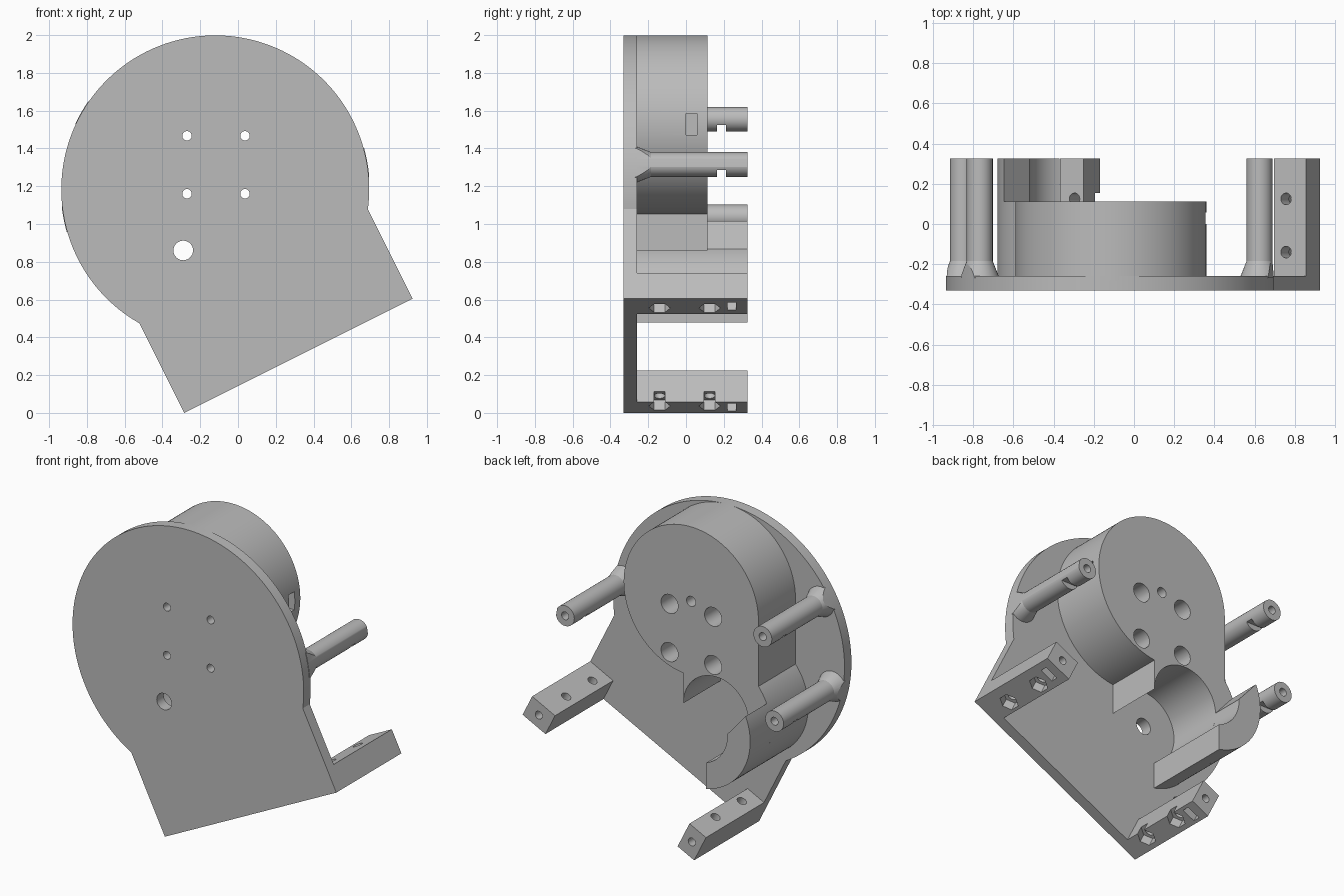
import bpy, bmesh, math
from mathutils import Matrix, Vector

old = bpy.data.objects.get("Cube")
if old:
    bpy.data.objects.remove(old, do_unlink=True)

GREY = bpy.data.materials.new("plain_grey")
GREY.use_nodes = True
GREY.diffuse_color = (0.5, 0.5, 0.5, 1)
for node in GREY.node_tree.nodes:
    if node.type == 'BSDF_PRINCIPLED':
        node.inputs["Base Color"].default_value = (0.5, 0.5, 0.5, 1)

# Tilted frame: origin at the middle of the bottom edge, u along it, v up the plate
TILT = math.atan2(1, 2)
U = Vector((math.cos(TILT), 0, math.sin(TILT)))
V = Vector((-math.sin(TILT), 0, math.cos(TILT)))
BASE = Vector((0.32, 0, 0.3025))
HALF = 0.676
FRONT, PLATE_BACK, DRUM_BACK, BACK = -0.33, -0.26, 0.113, 0.325


def tilted(u, v):
    p = BASE + U * u + V * v
    return p.x, p.z


def arc(cx, cz, r, start, end, n=64):
    angles = [math.radians(start + (end - start) * i / n) for i in range(n + 1)]
    return [(cx + r * math.cos(a), cz + r * math.sin(a)) for a in angles]


def circle(cx, cz, r, n=32):
    return arc(cx, cz, r, 0, 360, n)[:-1]


def rect(x0, x1, z0, z1):
    return [(x0, z0), (x1, z0), (x1, z1), (x0, z1)]


def tilted_rect(u0, u1, v0, v1):
    return [tilted(u, v) for u, v in rect(u0, u1, v0, v1)]


def make(name, bm):
    bmesh.ops.recalc_face_normals(bm, faces=bm.faces)
    mesh = bpy.data.meshes.new(name)
    bm.to_mesh(mesh)
    bm.free()
    mesh.materials.append(GREY)
    obj = bpy.data.objects.new(name, mesh)
    bpy.context.scene.collection.objects.link(obj)
    return obj


def loft(name, *sections):
    """Closed solid through (outline, y) sections."""
    bm = bmesh.new()
    rings = [[bm.verts.new((x, y, z)) for x, z in pts] for pts, y in sections]
    bm.faces.new(rings[0])
    bm.faces.new(rings[-1])
    for a, b in zip(rings, rings[1:]):
        for i in range(len(a)):
            bm.faces.new((a[i - 1], a[i], b[i], b[i - 1]))
    return make(name, bm)


def prism(name, pts, y0, y1):
    return loft(name, (pts, y0), (pts, y1))


def rod(u, y, v0, v1, r, sides):
    """Cutter running along v; corners point along y."""
    x, z = tilted(u, (v0 + v1) / 2)
    rot = Matrix((Vector((0, 1, 0)).cross(V), Vector((0, 1, 0)), V)).transposed().to_4x4()
    bm = bmesh.new()
    bmesh.ops.create_cone(bm, cap_ends=True, segments=sides, radius1=r, radius2=r,
                          depth=v1 - v0, matrix=Matrix.Translation((x, y, z)) @ rot)
    return make("cutter", bm)


def boolean(obj, cutters, operation='DIFFERENCE'):
    for c in cutters:
        c.hide_render = True
        mod = obj.modifiers.new("cut", 'BOOLEAN')
        mod.object, mod.operation, mod.solver = c, operation, 'EXACT'
    bpy.context.view_layer.update()
    deps = bpy.context.evaluated_depsgraph_get()
    mesh = bpy.data.meshes.new_from_object(obj.evaluated_get(deps))
    obj.modifiers.clear()
    obj.data = mesh
    for c in cutters:
        bpy.data.objects.remove(c, do_unlink=True)


def finish(obj):
    bpy.ops.object.select_all(action='DESELECT')
    obj.select_set(True)
    bpy.context.view_layer.objects.active = obj
    bpy.ops.object.shade_smooth_by_angle(angle=math.radians(18))


# Mounting plate: disc blended into a square foot
DISC_R, DISC_V = 0.815, 0.985
disc_x, disc_z = tilted(0, DISC_V)
cut = math.degrees(math.acos(HALF / DISC_R))
lean = math.degrees(TILT)
outline = arc(disc_x, disc_z, DISC_R, lean - cut, lean + 180 + cut, 128)
outline += [tilted(-HALF, 0), tilted(HALF, 0)]
plate = prism("mounting_plate", outline, FRONT, PLATE_BACK)

# Drum housing with a gear pocket below it
DX, DZ, DR = -0.115, 1.524, 0.475
GX, GZ, GR, GO = -0.29, 0.86, 0.23, 0.39
WALL, LIP = -0.06, -0.37
dip = math.degrees(math.acos((WALL - DX) / DR))
join = math.degrees(math.acos((DX - DR - GX) / GO))
lip_out = 360 - math.degrees(math.acos((LIP - GX) / GO))
lip_in = 360 - math.degrees(math.acos((LIP - GX) / GR))
body = arc(DX, DZ, DR, -dip, 180, 96)
body += arc(GX, GZ, GO, join, lip_out, 48)
body += arc(GX, GZ, GR, lip_in, 0, 48)
housing = prism("drum_housing", body, PLATE_BACK - 0.02, DRUM_BACK)

# Tall guard along the outer side of the gear pocket
guard_top = 180 - math.degrees(math.asin((1.015 - GZ) / GO))
guard_pts = arc(GX, GZ, GO, guard_top, lip_out, 32) + arc(GX, GZ, GR, lip_in, 178, 24)
guard = prism("gear_guard", guard_pts, DRUM_BACK - 0.03, BACK)

# Screw holes through housing and plate, spindle and cable openings
screws = [(x, z) for x in (-0.27, 0.037) for z in (1.16, 1.467)]
boolean(plate, [prism("cutter", circle(x, z, 0.025), -0.4, 0) for x, z in screws]
        + [prism("cutter", circle(GX, GZ, 0.052), -0.4, 0)])
boolean(housing, [prism("cutter", circle(x, z, 0.025), -0.4, 0.2) for x, z in screws]
        + [prism("cutter", circle(x, z, 0.06), -0.18, 0.2) for x, z in screws]
        + [prism("cutter", circle(DX, DZ, 0.032), -0.1, 0.2),
           prism("cutter", rect(0.22, 0.5, 1.47, 1.585), 0.0, 0.058)])
for part in (plate, housing, guard):
    finish(part)

# Standoff posts with flared feet, end holes and nut notches
POST_R = 0.065
for name, x, z in (("left_post", 0.625, 1.315), ("upper_right_post", -0.768, 1.555),
                   ("lower_right_post", -0.851, 1.038)):
    post = loft(name, (circle(x, z, 0.097), PLATE_BACK - 0.01), (circle(x, z, 0.095), PLATE_BACK),
                (circle(x, z, POST_R), -0.185), (circle(x, z, POST_R), BACK))
    boolean(post, [prism("cutter", circle(disc_x, disc_z, DISC_R + 0.003, 128), -0.5, 0.5)],
            'INTERSECT')
    boolean(post, [prism("cutter", circle(x, z, 0.025), 0.1, 0.4),
                   prism("cutter", rect(x - 0.1, x + 0.1, z - 0.1, z - 0.03), 0.165, 0.212)])
    finish(post)

# Foot bars with bolt holes, hexagonal nut pockets and an end screw
for name, side, width, height, inset in (("left_foot_bar", 1, 0.18, 0.151, 0.112),
                                         ("right_foot_bar", -1, 0.13, 0.187, 0.081)):
    u_in, u_out = sorted((side * HALF, side * (HALF - width)))
    bar = prism(name, tilted_rect(u_in, u_out, 0, height), PLATE_BACK - 0.01, BACK)
    u = side * (HALF - inset)
    mid = side * (HALF - width / 2)
    cutters = []
    for y in (-0.14, 0.125):
        cutters += [rod(u, y, -0.05, 0.3, 0.029, 32), rod(u, y, -0.05, 0.06, 0.057, 6)]
    cutters.append(prism("cutter", tilted_rect(mid - 0.045, mid + 0.045, -0.05, 0.12),
                         0.22, 0.265))
    cutters.append(prism("cutter", circle(*tilted(mid, height / 2), 0.025), 0.19, 0.4))
    boolean(bar, cutters)
    finish(bar)
